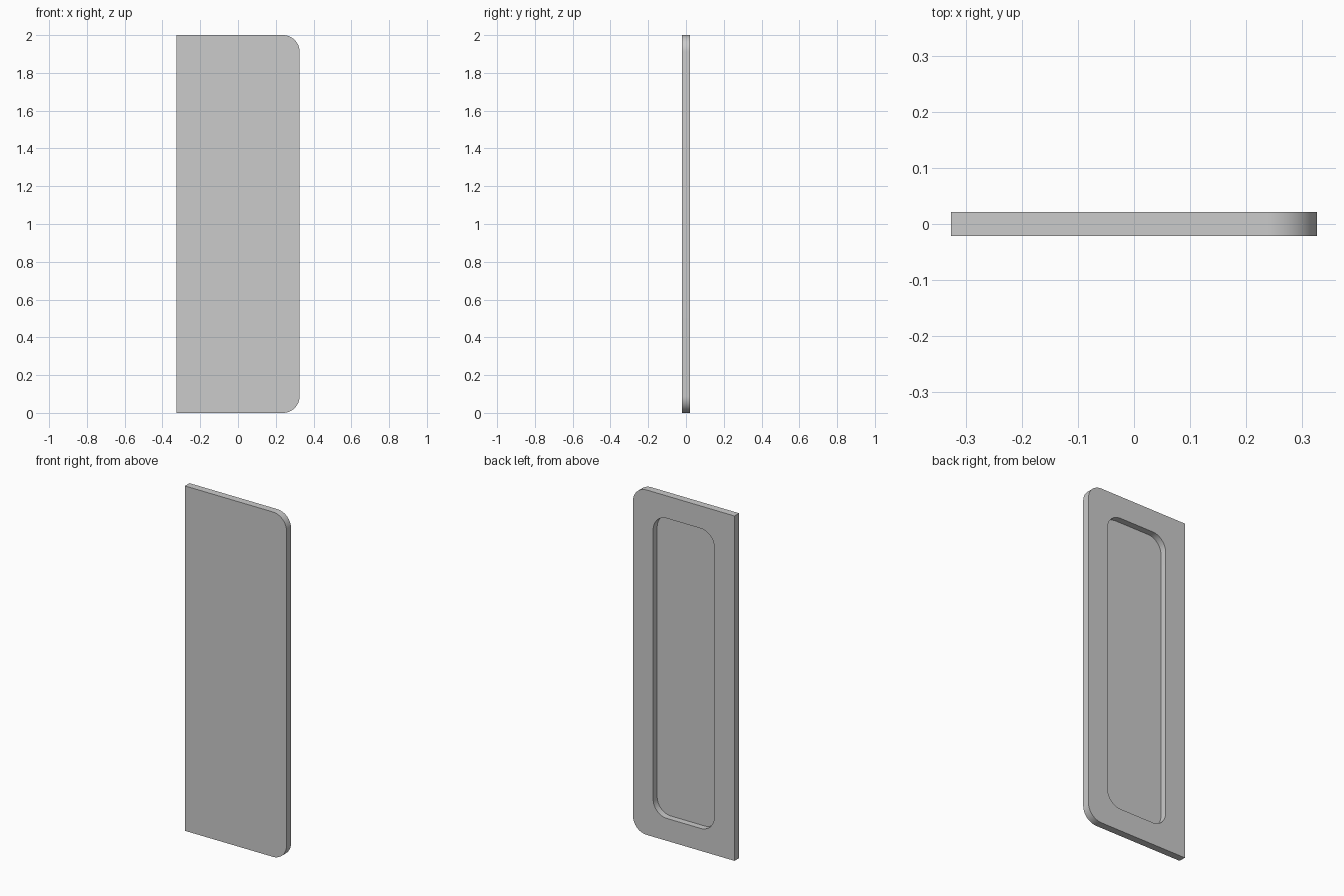
import bpy
import bmesh
from math import cos, sin, pi

HALF_W, HALF_T, HEIGHT = 0.326, 0.021, 2.0
RADIUS, MARGIN, DEPTH = 0.088, 0.13, 0.037
STEPS = 16

if "Cube" in bpy.data.objects:
    bpy.data.objects.remove(bpy.data.objects["Cube"], do_unlink=True)

grey = bpy.data.materials.new("panel grey")
grey.use_nodes = True
grey.diffuse_color = (0.6, 0.6, 0.6, 1)
grey.node_tree.nodes["Principled BSDF"].inputs["Base Color"].default_value = (0.6, 0.6, 0.6, 1)


def outline(half_w, z0, z1, round_left_edge):
    """Rectangle in x, z with rounded +x corners and optionally rounded -x corners."""
    points = []
    corners = [(1, z0, 1, -pi / 2), (1, z1, -1, 0), (-1, z1, -1, pi / 2), (-1, z0, 1, pi)]
    for side, z, inward, start in corners:
        if side < 0 and not round_left_edge:
            points.append((side * half_w, z))
            continue
        for i in range(STEPS + 1):
            a = start + pi / 2 * i / STEPS
            points.append((side * (half_w - RADIUS) + RADIUS * cos(a),
                           z + inward * RADIUS + RADIUS * sin(a)))
    return points


def slab(name, points, y0, y1):
    """Extrude an outline from y0 to y1."""
    bm = bmesh.new()
    face = bm.faces.new([bm.verts.new((x, y0, z)) for x, z in points])
    extruded = bmesh.ops.extrude_face_region(bm, geom=[face])["geom"]
    verts = [v for v in extruded if isinstance(v, bmesh.types.BMVert)]
    bmesh.ops.translate(bm, verts=verts, vec=(0, y1 - y0, 0))
    bmesh.ops.recalc_face_normals(bm, faces=bm.faces)
    mesh = bpy.data.meshes.new(name)
    bm.to_mesh(mesh)
    bm.free()
    mesh.materials.append(grey)
    obj = bpy.data.objects.new(name, mesh)
    bpy.context.collection.objects.link(obj)
    return obj


# Door panel with two rounded corners, and the cutter for its back recess
panel = slab("door_panel", outline(HALF_W, 0, HEIGHT, False), -HALF_T, HALF_T)
cutter = slab("recess_cutter", outline(HALF_W - MARGIN, MARGIN, HEIGHT - MARGIN, True),
              HALF_T - DEPTH, HALF_T + 0.1)

# Cut the recess, then drop the cutter
cut = panel.modifiers.new("recess", "BOOLEAN")
cut.operation = "DIFFERENCE"
cut.solver = "EXACT"
cut.object = cutter
bpy.ops.object.select_all(action="DESELECT")
bpy.context.view_layer.objects.active = panel
panel.select_set(True)
bpy.ops.object.modifier_apply(modifier=cut.name)
bpy.data.objects.remove(cutter, do_unlink=True)

# Smooth the rounded corners, keep the rims sharp
bpy.ops.object.shade_smooth_by_angle(angle=pi / 6)
